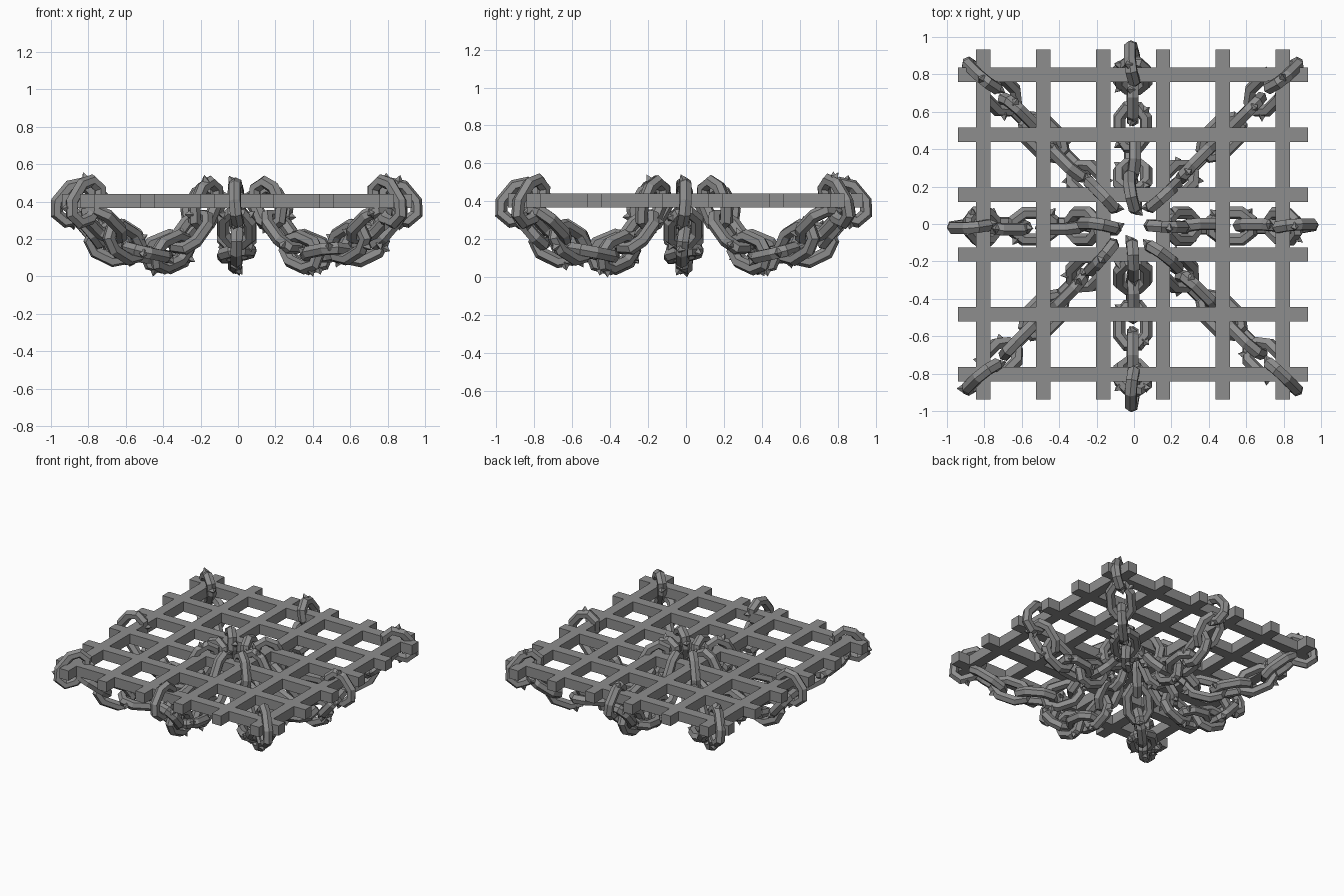
import bpy, bmesh, math, random
from mathutils import Vector, Matrix

if "Cube" in bpy.data.objects:
    bpy.data.objects.remove(bpy.data.objects["Cube"])

random.seed(4)
TUBE = 0.035
CX = -0.005
iron = bpy.data.materials.new("dark_iron")
iron.diffuse_color = (0.27, 0.27, 0.27, 1)
iron.use_nodes = True
iron.node_tree.nodes["Principled BSDF"].inputs["Base Color"].default_value = iron.diffuse_color


def finish(bm, name):
    bmesh.ops.recalc_face_normals(bm, faces=bm.faces)
    me = bpy.data.meshes.new(name)
    bm.to_mesh(me)
    bm.free()
    me.materials.append(iron)
    ob = bpy.data.objects.new(name, me)
    bpy.context.collection.objects.link(ob)
    return ob


# Flat lattice of six bars each way
def bars(name, lengthwise):
    bm = bmesh.new()
    for i in range(6):
        p = -0.80 + 0.32 * i
        loc = (CX + p, -0.003, 0.404) if lengthwise else (CX, p - 0.003, 0.404)
        size = (0.077, 1.87, 0.075) if lengthwise else (1.87, 0.077, 0.075)
        bmesh.ops.create_cube(bm, size=1, matrix=Matrix.Translation(loc) @ Matrix.Diagonal((*size, 1)))
    finish(bm, name)


bars("grate_bars_lengthwise", True)
bars("grate_bars_crosswise", False)


# One faceted link in its local XY plane (long axis X) with small spikes
def add_link(bm, mat, length, width):
    a, b = length / 2 - TUBE, width / 2 - TUBE
    path = [Vector((a * x, b * y, 0)) for x, y in
            ((1, .45), (.5, 1), (-.5, 1), (-1, .45), (-1, -.45), (-.5, -1), (.5, -1), (1, -.45))]
    n, rings = len(path), []
    for i, p in enumerate(path):
        t = ((path[(i + 1) % n] - p).normalized() + (p - path[i - 1]).normalized()).normalized()
        out = Vector((t.y, -t.x, 0))
        out = out if out.dot(p) > 0 else -out
        rings.append([bm.verts.new(mat @ (p + TUBE * (out * math.cos(k * math.pi / 3)
                      + Vector((0, 0, 1)) * math.sin(k * math.pi / 3)))) for k in range(6)])
    for i in range(n):
        r, s = rings[i], rings[(i + 1) % n]
        for k in range(6):
            bm.faces.new((r[k], r[(k + 1) % 6], s[(k + 1) % 6], s[k]))
    # spikes on the outer edge
    for i in random.sample((0, 2, 4, 6), 2):
        p = (path[i] + path[(i + 1) % n]) / 2
        e = (path[(i + 1) % n] - path[i]).normalized()
        out = Vector((e.y, -e.x, 0))
        out = out if out.dot(p) > 0 else -out
        out = (out + Vector((0, 0, random.uniform(-.8, .8)))).normalized()
        m = Matrix.Translation(p + out * 0.04) @ out.to_track_quat('Z', 'Y').to_matrix().to_4x4()
        bmesh.ops.create_cone(bm, cap_ends=True, segments=4, radius1=0.028, radius2=0,
                              depth=0.04, matrix=mat @ m)


def at_length(pts, d):
    for p, q in zip(pts, pts[1:]):
        seg = (q - p).length
        if d <= seg:
            return p.lerp(q, d / seg)
        d -= seg
    return pts[-1]


# Sagging chain from the rim of the grate to its middle
def chain(name, angle, profile):
    pts = [Vector(p) for p in profile]
    total = sum((q - p).length for p, q in zip(pts, pts[1:]))
    count = 7
    pitch = total / (count - 1)
    pos = [at_length(pts, pitch * i) for i in range(count)]
    radial = Vector((math.cos(angle), math.sin(angle), 0))
    side = Vector((-radial.y, radial.x, 0))
    up = Vector((0, 0, 1))
    bm = bmesh.new()
    for i, p in enumerate(pos):
        if i == 0:
            d = Vector((0.64, -0.77))
        elif i == count - 1:
            d = Vector((-0.5, 0.87))
        else:
            d = pos[i + 1] - pos[i - 1]
        t = (radial * d.x + up * d.y).normalized()
        y = side if i % 2 else side.cross(t)
        y = Matrix.Rotation(random.uniform(-.25, .25), 3, t) @ y
        z = t.cross(y)
        mat = Matrix((t, y, z)).transposed().to_4x4()
        mat.translation = radial * p.x + up * p.y + Vector((CX - 0.002, -0.012, 0))
        add_link(bm, mat, pitch + 0.125, 0.215)
    finish(bm, name)


straight = [(.87, .395), (.82, .27), (.69, .175), (.55, .125), (.40, .12), (.28, .21), (.18, .365)]
diagonal = [(1.14, .40), (1.0, .275), (.85, .185), (.68, .13), (.50, .125), (.35, .23), (.235, .385)]
for k in range(8):
    chain(f"spiked_chain_{k + 1}", k * math.pi / 4, diagonal if k % 2 else straight)
